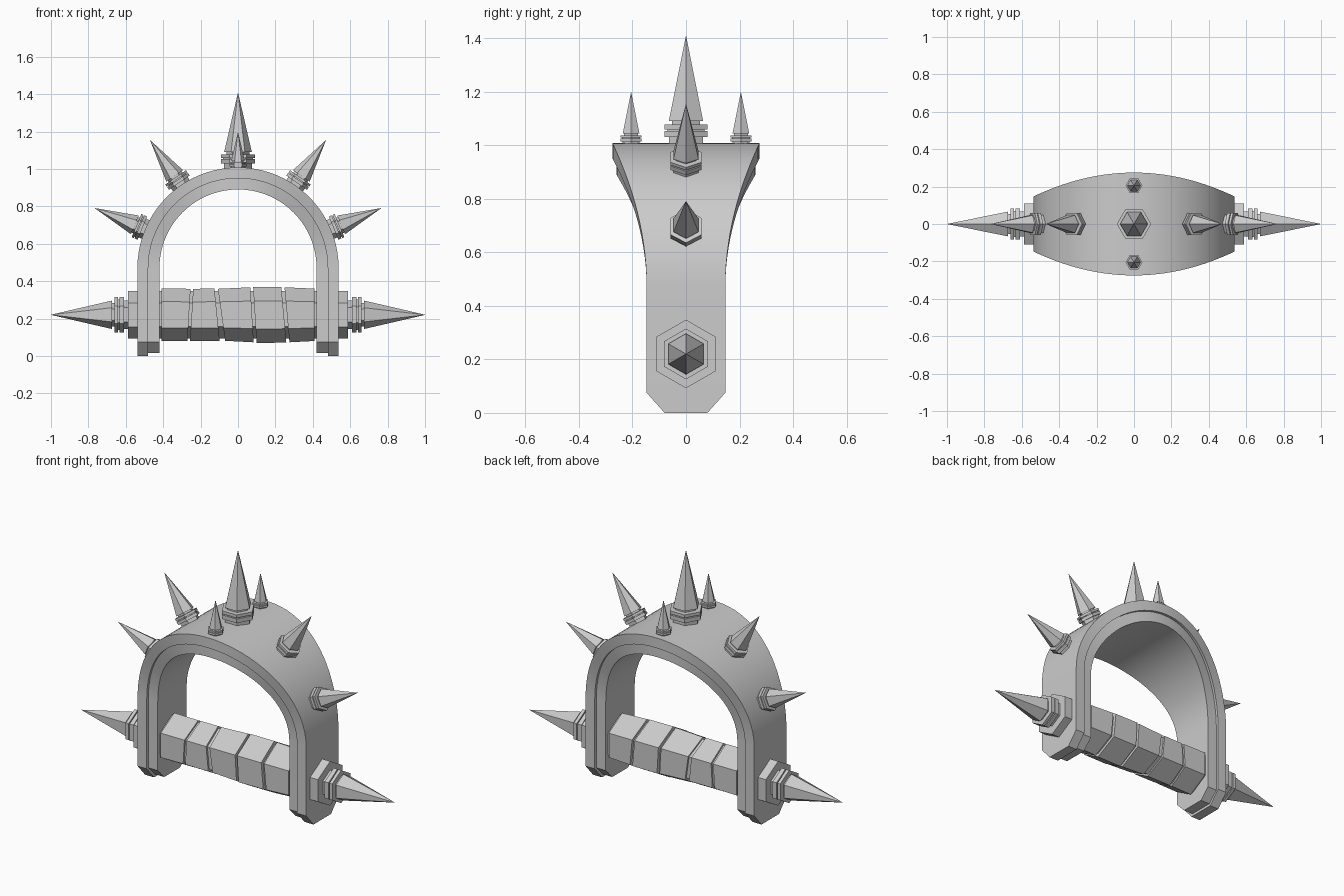
import bpy, bmesh, math
from mathutils import Matrix, Vector

cube = bpy.data.objects.get("Cube")
if cube:
    bpy.data.objects.remove(cube)

grey = bpy.data.materials.new("grey metal")
grey.use_nodes = True
COLOUR = (0.6, 0.6, 0.6, 1)
grey.diffuse_color = COLOUR
grey.node_tree.nodes["Principled BSDF"].inputs["Base Color"].default_value = COLOUR

ARCH_Z, ARCH_R, BAR_Z = 0.47, 0.538, 0.22


def finish(name, bm, smooth=False):
    bmesh.ops.recalc_face_normals(bm, faces=bm.faces)
    mesh = bpy.data.meshes.new(name)
    bm.to_mesh(mesh)
    bm.free()
    mesh.materials.append(grey)
    obj = bpy.data.objects.new(name, mesh)
    bpy.context.scene.collection.objects.link(obj)
    if smooth:
        bpy.ops.object.select_all(action='DESELECT')
        obj.select_set(True)
        bpy.context.view_layer.objects.active = obj
        bpy.ops.object.shade_smooth_by_angle(angle=math.radians(25))
    return obj


def loft(bm, rings):
    """Skin equal-length vertex rings and cap both ends."""
    rings = [[bm.verts.new(p) for p in ring] for ring in rings]
    n = len(rings[0])
    for a, b in zip(rings, rings[1:]):
        for i in range(n):
            j = (i + 1) % n
            bm.faces.new((a[i], a[j], b[j], b[i]))
    bm.faces.new(rings[0])
    bm.faces.new(rings[-1])


def hexagon(radius, height):
    return [Vector((radius * math.cos(i * math.pi / 3),
                    radius * math.sin(i * math.pi / 3), height)) for i in range(6)]


def arch_layer(name, outer, inner, inset, foot):
    """Bent strap, widest at the crown, with chamfered feet."""
    def station(x, z, nx, nz, w):
        t = outer - inner
        return [(x, -w, z), (x, w, z), (x - nx * t, w, z - nz * t), (x - nx * t, -w, z - nz * t)]
    side = 0.147 - inset
    leg = [(foot, 0.08 - inset * 0.5), (0.075, side)]
    rings = [station(-outer, z, -1, 0, w) for z, w in leg]
    steps = 40
    for i in range(steps + 1):
        a = math.pi * (i / steps - 0.5)
        s, c = math.sin(a), math.cos(a)
        rings.append(station(outer * s, ARCH_Z + outer * c, s, c, side + 0.128 * c * c))
    rings += [station(outer, z, 1, 0, w) for z, w in reversed(leg)]
    bm = bmesh.new()
    loft(bm, rings)
    finish(name, bm, smooth=True)


def stud(name, origin, angle, length):
    """Hexagonal collars and a pointed spike, leaning by angle from vertical."""
    s = length / 0.405
    place = Matrix.Translation(origin) @ Matrix.Rotation(angle, 4, 'Y') @ Matrix.Scale(s, 4)
    profile = [(0.075, -0.04), (0.075, 0.022), (0.093, 0.022), (0.093, 0.046), (0.08, 0.046),
               (0.08, 0.052), (0.093, 0.052), (0.093, 0.07), (0.062, 0.07), (0.062, 0.083),
               (0.075, 0.083), (0.0005, 0.405)]
    bm = bmesh.new()
    loft(bm, [[place @ p for p in hexagon(r, h)] for r, h in profile])
    finish(name, bm)


# Strap in two layers
arch_layer("outer_strap", ARCH_R, 0.48, 0.0, 0.0)
arch_layer("inner_strap", 0.481, 0.42, 0.015, 0.015)

# Spikes around the strap
stud("crown_spike", Vector((0, 0, ARCH_Z + ARCH_R)), 0, 0.4)
for side, label in ((-1, "right"), (1, "left")):
    for degrees, part in ((34.5, "upper"), (67.3, "lower")):
        a = side * math.radians(degrees)
        origin = Vector((ARCH_R * math.sin(a), 0, ARCH_Z + ARCH_R * math.cos(a)))
        stud(f"{part}_{label}_spike", origin, a, 0.292)

    # Side nut and spike at the end of the grip
    turn = Matrix.Translation((0, 0, BAR_Z)) @ Matrix.Rotation(side * math.pi / 2, 4, 'Y')
    bm = bmesh.new()
    loft(bm, [[turn @ p for p in hexagon(0.128, h)] for h in (0.5, 0.588)])
    finish(f"{label}_nut", bm)
    stud(f"{label}_end_spike", Vector((side * 0.588, 0, BAR_Z)), side * math.pi / 2, 0.412)
for side, label in ((-1, "front"), (1, "back")):
    stud(f"small_{label}_spike", Vector((0, side * 0.205, ARCH_Z + ARCH_R - 0.005)), 0, 0.195)

# Grip core
turn = Matrix.Translation((0, 0, BAR_Z)) @ Matrix.Rotation(math.pi / 2, 4, 'Y')
bm = bmesh.new()
loft(bm, [[turn @ p for p in hexagon(0.127, h)] for h in (-0.45, 0.45)])
finish("grip_core", bm)

# Wrapped grip segments: start, end, both end radii, both end slants
wraps = [(-0.408, -0.262, 0.141, 0.139, 0, 0.06),
         (-0.248, -0.112, 0.139, 0.14, 0.06, -0.1),
         (-0.088, 0.075, 0.139, 0.147, -0.14, -0.06),
         (0.09, 0.245, 0.15, 0.149, -0.06, -0.09),
         (0.262, 0.408, 0.147, 0.14, -0.09, 0)]
bm = bmesh.new()
for x0, x1, r0, r1, k0, k1 in wraps:
    rings = []
    for x, r, k in ((x0, r0, k0), (x1, r1, k1)):
        ring = [turn @ p for p in hexagon(r, x)]
        for p in ring:
            p.x += k * (p.z - BAR_Z)
        rings.append(ring)
    loft(bm, rings)
finish("grip_wraps", bm)
